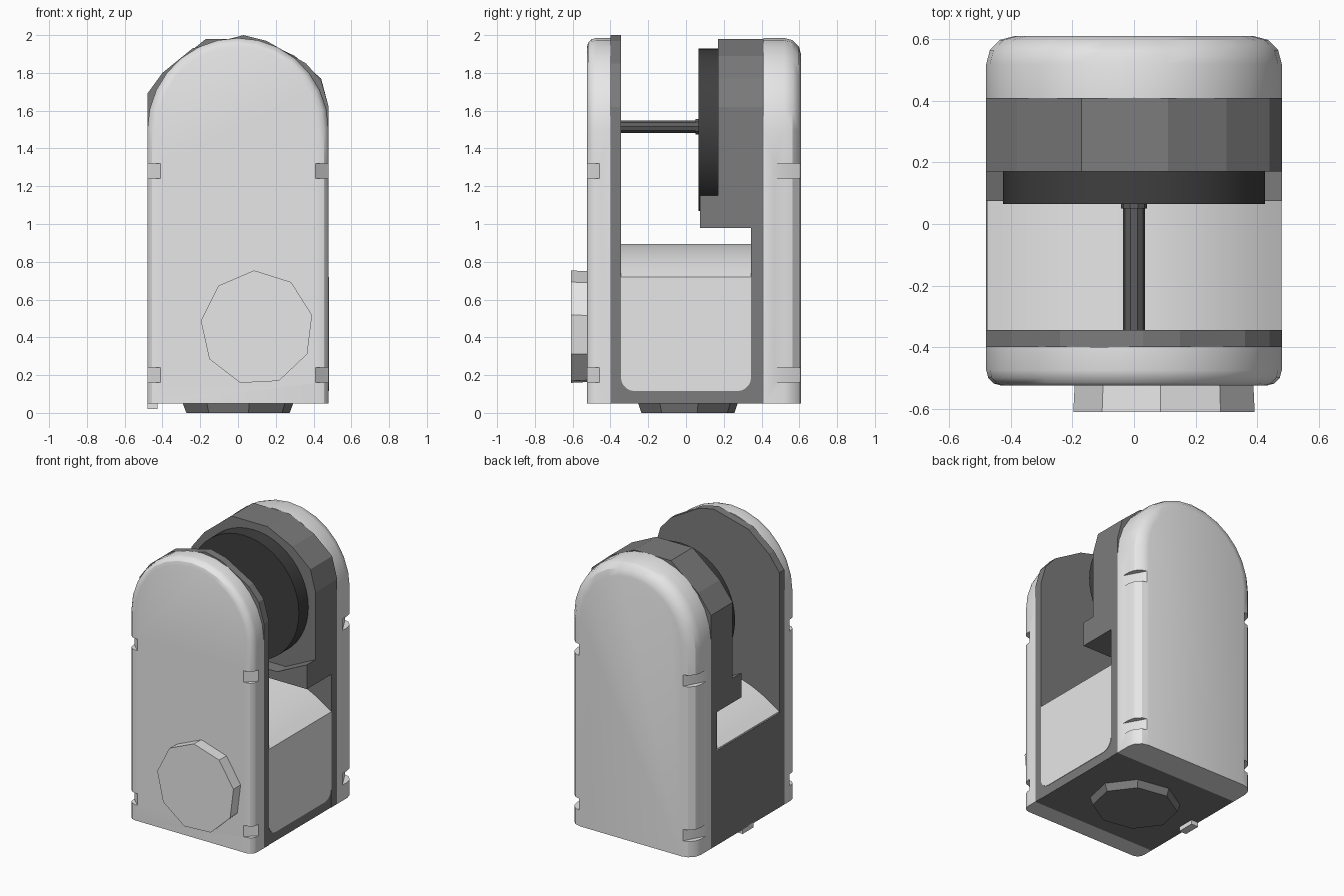
import bpy, bmesh, math
from mathutils import Vector

if "Cube" in bpy.data.objects:
    bpy.data.objects.remove(bpy.data.objects["Cube"])


def material(name, v):
    m = bpy.data.materials.new(name)
    m.use_nodes = True
    m.diffuse_color = (v, v, v, 1)
    m.node_tree.nodes["Principled BSDF"].inputs["Base Color"].default_value = (v, v, v, 1)
    return m


LIGHT = material("light grey", 0.8)
DARK = material("dark grey", 0.2)
AXLE = material("steel grey", 0.11)
BLACK = material("near black", 0.05)


def smooth(ob, angle=35):
    bpy.ops.object.select_all(action='DESELECT')
    ob.select_set(True)
    bpy.context.view_layer.objects.active = ob
    bpy.ops.object.shade_smooth_by_angle(angle=math.radians(angle))


def prism(name, pts, axis, a, b, mat, scale_b=1.0, round_edge=0.0):
    """Extrude a 2D outline along an axis from a to b."""
    place = {'x': lambda u, v, w: (w, u, v),
             'y': lambda u, v, w: (u, w, v),
             'z': lambda u, v, w: (u, v, w)}[axis]
    cu = sum(p[0] for p in pts) / len(pts)
    cv = sum(p[1] for p in pts) / len(pts)
    bm = bmesh.new()
    lo = [bm.verts.new(place(u, v, a)) for u, v in pts]
    hi = [bm.verts.new(place(cu + (u - cu) * scale_b, cv + (v - cv) * scale_b, b)) for u, v in pts]
    bm.faces.new(lo)
    bm.faces.new(hi)
    n = len(pts)
    for i in range(n):
        j = (i + 1) % n
        bm.faces.new((lo[i], lo[j], hi[j], hi[i]))
    bmesh.ops.recalc_face_normals(bm, faces=bm.faces)
    if round_edge:
        # round the b rim except along the flat bottom
        zmin = min(v.co.z for v in bm.verts)
        rim = [e for e in bm.edges if all(v in hi for v in e.verts)
               and max(v.co.z for v in e.verts) > zmin + 0.01]
        bmesh.ops.bevel(bm, geom=rim, offset=round_edge, segments=3, profile=0.5, affect='EDGES')
    me = bpy.data.meshes.new(name)
    bm.to_mesh(me)
    bm.free()
    ob = bpy.data.objects.new(name, me)
    bpy.context.collection.objects.link(ob)
    me.materials.append(mat)
    return ob


def box(name, x0, x1, y0, y1, z0, z1, mat):
    return prism(name, [(x0, y0), (x1, y0), (x1, y1), (x0, y1)], 'z', z0, z1, mat)


def ring(cu, cv, ru, rv, n, start=0.0):
    return [(cu + ru * math.cos(start + math.tau * i / n),
             cv + rv * math.sin(start + math.tau * i / n)) for i in range(n)]


# rounded-top outline shared by the outer shells
arch = [(-0.48, 0.05), (0.48, 0.05)] + [
    (0.48 * math.cos(math.pi * i / 14), 1.5 + 0.485 * math.sin(math.pi * i / 14)) for i in range(15)]

# outer shells with corner notches
for name, y_in, y_out, rad, y_cut in (("front_shell", -0.40, -0.525, 0.05, -0.44),
                                      ("back_shell", 0.41, 0.61, 0.09, 0.43)):
    shell = prism(name, arch, 'y', y_in, y_out, LIGHT, round_edge=rad)
    for z0, z1 in ((1.24, 1.32), (0.16, 0.24)):
        for s in (-1, 1):
            y_far = y_out + math.copysign(0.02, y_out)
            cut = prism("notch_cutter", [(s * 0.5, y_cut), (s * 0.39, y_far), (s * 0.5, y_far)],
                        'z', z0, z1, DARK)
            cut.hide_render = True
            mod = shell.modifiers.new("notch", 'BOOLEAN')
            mod.operation = 'DIFFERENCE'
            mod.solver = 'EXACT'
            mod.object = cut
            bpy.context.view_layer.objects.active = shell
            bpy.ops.object.modifier_apply(modifier=mod.name)
            bpy.data.objects.remove(cut)
    while len(shell.data.materials) > 1:
        shell.data.materials.pop()
    smooth(shell, 30)

# dark inner walls with coarse arched tops
prism("front_wall", [(-0.48, 0.05), (0.48, 0.05), (0.48, 1.62), (0.44, 1.76), (0.36, 1.85), (0.15, 1.97),
                     (0.03, 2.0), (-0.24, 1.93), (-0.4, 1.8), (-0.48, 1.69)], 'y', -0.40, -0.345, DARK)
box("back_wall", -0.48, 0.48, 0.345, 0.41, 0.05, 0.98, DARK)
prism("drum_bracket", [(-0.48, 0.98), (0.48, 0.98), (0.48, 1.62), (0.44, 1.77), (0.3, 1.89), (0.11, 1.98),
                       (-0.17, 1.98), (-0.38, 1.81), (-0.48, 1.68)], 'y', 0.17, 0.41, DARK)
prism("drum_cradle", [(-0.48, 0.98), (0.48, 0.98), (0.48, 1.15), (0.25, 1.04), (-0.25, 1.04), (-0.48, 1.15)],
      'y', 0.075, 0.17, DARK)

# lower body, domed top and rounded side panel
box("lower_body", -0.48, 0.478, -0.345, 0.345, 0.05, 0.71, DARK)
dome = [(0.478 * (1 - i / 10), 0.72 + 0.175 * (1 - (1 - i / 10) ** 2)) for i in range(21)]
smooth(prism("domed_top", [(-0.478, 0.705), (0.478, 0.705)] + dome, 'y', -0.345, 0.345, LIGHT), 30)
corner = [(0.27 + 0.075 * math.sin(t * math.pi / 10), 0.19 - 0.075 * math.cos(t * math.pi / 10))
          for t in range(6)]
panel = corner + [(0.345, 0.72), (-0.345, 0.72)] + [(-y, z) for y, z in reversed(corner)]
prism("side_panel", panel, 'x', 0.473, 0.481, LIGHT)

# drum and axle
smooth(prism("drum", ring(0, 1.5, 0.425, 0.43, 48), 'y', 0.065, 0.18, BLACK))
prism("axle", ring(0, 1.515, 0.036, 0.036, 10), 'y', -0.35, 0.07, AXLE)
prism("axle_collar", ring(0, 1.515, 0.043, 0.043, 10), 'y', 0.05, 0.07, AXLE)

# front knob, base foot and latch tab
prism("front_knob", ring(0.1, 0.45, 0.295, 0.3, 9, 1.62), 'y', -0.52, -0.61, LIGHT, scale_b=1.015)
prism("base_foot", ring(0, 0.01, 0.3, 0.27, 8, 0.2), 'z', 0.055, 0.0, DARK, scale_b=0.93)
box("latch_tab", -0.48, -0.425, -0.06, 0.06, 0.02, 0.055, LIGHT)
